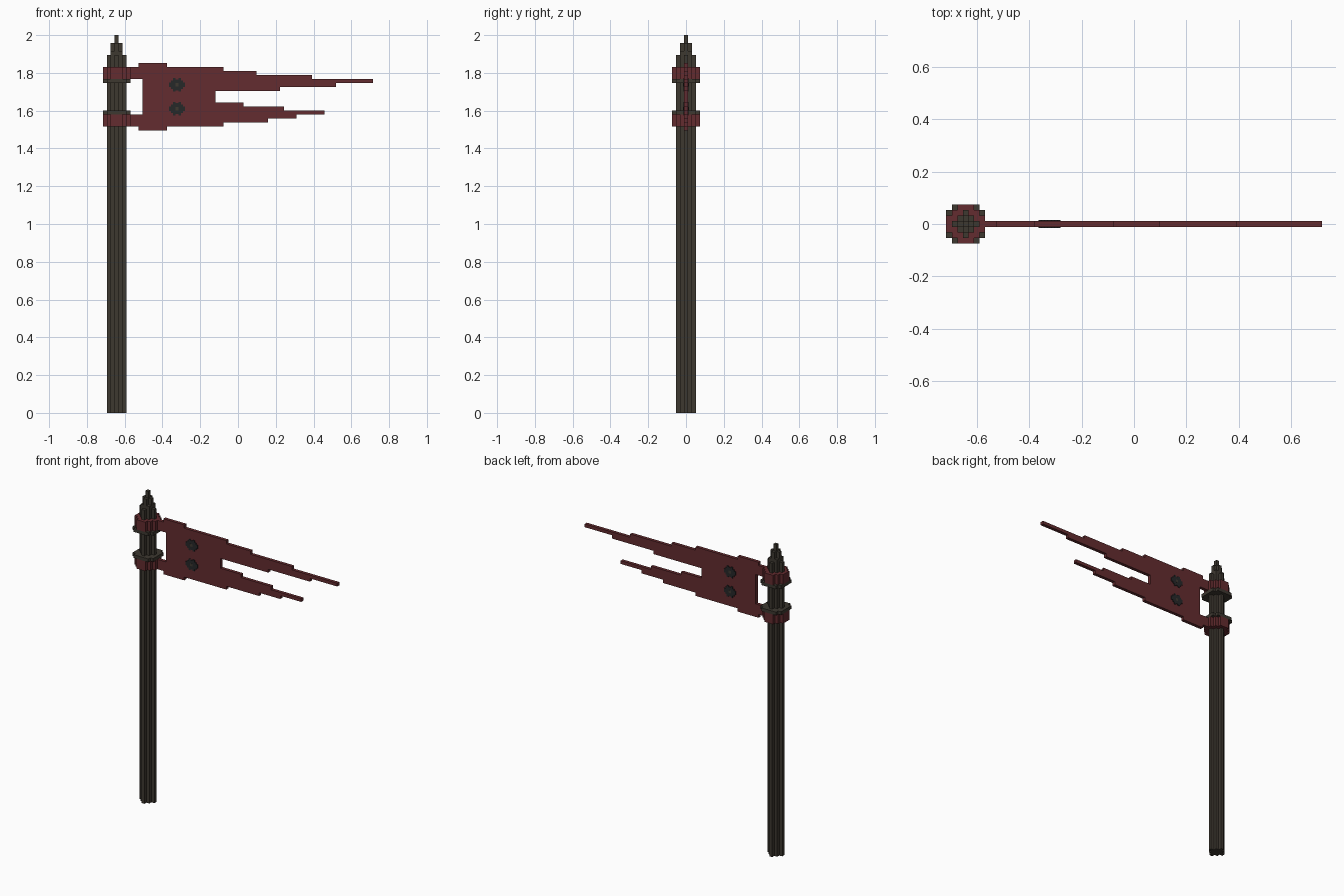
import bpy, bmesh
from mathutils import Vector

if "Cube" in bpy.data.objects:
    bpy.data.objects.remove(bpy.data.objects["Cube"])

V = 2 / 95            # size of one block
X0 = -34 * V          # left end of the model
PX = -30.5 * V        # pole axis


def material(name, rgb):
    m = bpy.data.materials.new(name)
    m.diffuse_color = (*rgb, 1)
    m.use_nodes = True
    m.node_tree.nodes["Principled BSDF"].inputs["Base Color"].default_value = m.diffuse_color
    return m


RED = material("dark red", (0.127, 0.025, 0.029))
WOOD = material("dark brown", (0.048, 0.040, 0.030))
IRON = material("charcoal", (0.019, 0.021, 0.022))


def extrude(name, points, direction, mat):
    """Extrude one flat outline into a solid."""
    bm = bmesh.new()
    face = bm.faces.new([bm.verts.new(p) for p in points])
    new = bmesh.ops.extrude_face_region(bm, geom=[face])["geom"]
    bmesh.ops.translate(bm, vec=Vector(direction),
                        verts=[g for g in new if isinstance(g, bmesh.types.BMVert)])
    bmesh.ops.recalc_face_normals(bm, faces=bm.faces)
    mesh = bpy.data.meshes.new(name)
    bm.to_mesh(mesh)
    bm.free()
    mesh.materials.append(mat)
    ob = bpy.data.objects.new(name, mesh)
    bpy.context.collection.objects.link(ob)
    return ob


def column(name, quarter, z0, z1, mat):
    """Stepped round section around the pole axis, from one quarter outline."""
    pts, q = [], list(quarter)
    for _ in range(4):
        pts += q
        q = [(-b, a) for a, b in q]
    extrude(name, [(PX + a * V, b * V, z0 * V) for a, b in pts],
            (0, 0, (z1 - z0) * V), mat)


def panel(name, pts, thick, mat):
    """Flat cloth or plate outline in x,z blocks, centred on y = 0."""
    extrude(name, [(X0 + x * V, -thick / 2, z * V) for x, z in pts],
            (0, thick, 0), mat)


POLE = [(2.5, .5), (1.5, .5), (1.5, 1.5), (.5, 1.5), (.5, 2.5)]
BAND = [(3.5, 1.5), (2.5, 1.5), (2.5, 2.5), (1.5, 2.5), (1.5, 3.5)]
RING = [(3.5, 2.5), (2.5, 2.5), (2.5, 3.5)]
CROSS = [(1.5, .5), (.5, .5), (.5, 1.5)]

# Pole and stepped tip
column("pole", POLE, 0, 90, WOOD)
column("tip_base", [(1.5, 1.5)], 90, 91, WOOD)
column("tip_middle", CROSS, 91, 93, WOOD)
column("tip_point", [(.5, .5)], 93, 95, WOOD)

# Cloth bands with wooden rings between them
column("upper_band", BAND, 84, 87, RED)
column("upper_ring", RING, 83, 84, WOOD)
column("lower_ring", RING, 75, 76, WOOD)
column("lower_band", BAND, 72, 75, RED)

# Forked banner with two straps towards the pole
panel("banner", [
    (6.5, 87), (9, 87), (9, 88), (16.1, 88), (16.1, 87), (30.4, 87), (30.4, 86),
    (38.6, 86), (38.6, 85), (52.6, 85), (52.6, 84), (68, 84), (68, 83),
    (58.7, 83), (58.7, 82), (44.6, 82), (44.6, 81), (28.4, 81), (28.4, 78),
    (35.4, 78), (35.4, 77), (45.6, 77), (45.6, 76), (55.8, 76), (55.8, 75),
    (48.7, 75), (48.7, 74), (41.5, 74), (41.5, 73), (30.4, 73), (30.4, 72),
    (16.1, 72), (16.1, 71), (9, 71), (9, 72), (6.5, 72), (6.5, 75), (10, 75),
    (10, 84), (6.5, 84)], V, RED)

# Two emblems, each a stepped rosette showing on both sides
QUARTER = [(2, .6), (1.5, .6), (1.5, 1.1), (1, 1.1), (1, 1.7), (.4, 1.7), (.4, 1.4)]
SIDE = QUARTER + [(-a, b) for a, b in reversed(QUARTER)]
ROSETTE = SIDE + [(-a, -b) for a, b in SIDE]
for label, z in (("upper", 82.5), ("lower", 76.5)):
    panel(label + "_emblem", [(18.7 + a, z + b) for a, b in ROSETTE], V + 0.008, IRON)
    panel(label + "_emblem_centre", [(18.7 + a, z + b) for a, b in
          ((.4, .4), (-.4, .4), (-.4, -.4), (.4, -.4))], V + 0.01, WOOD)
